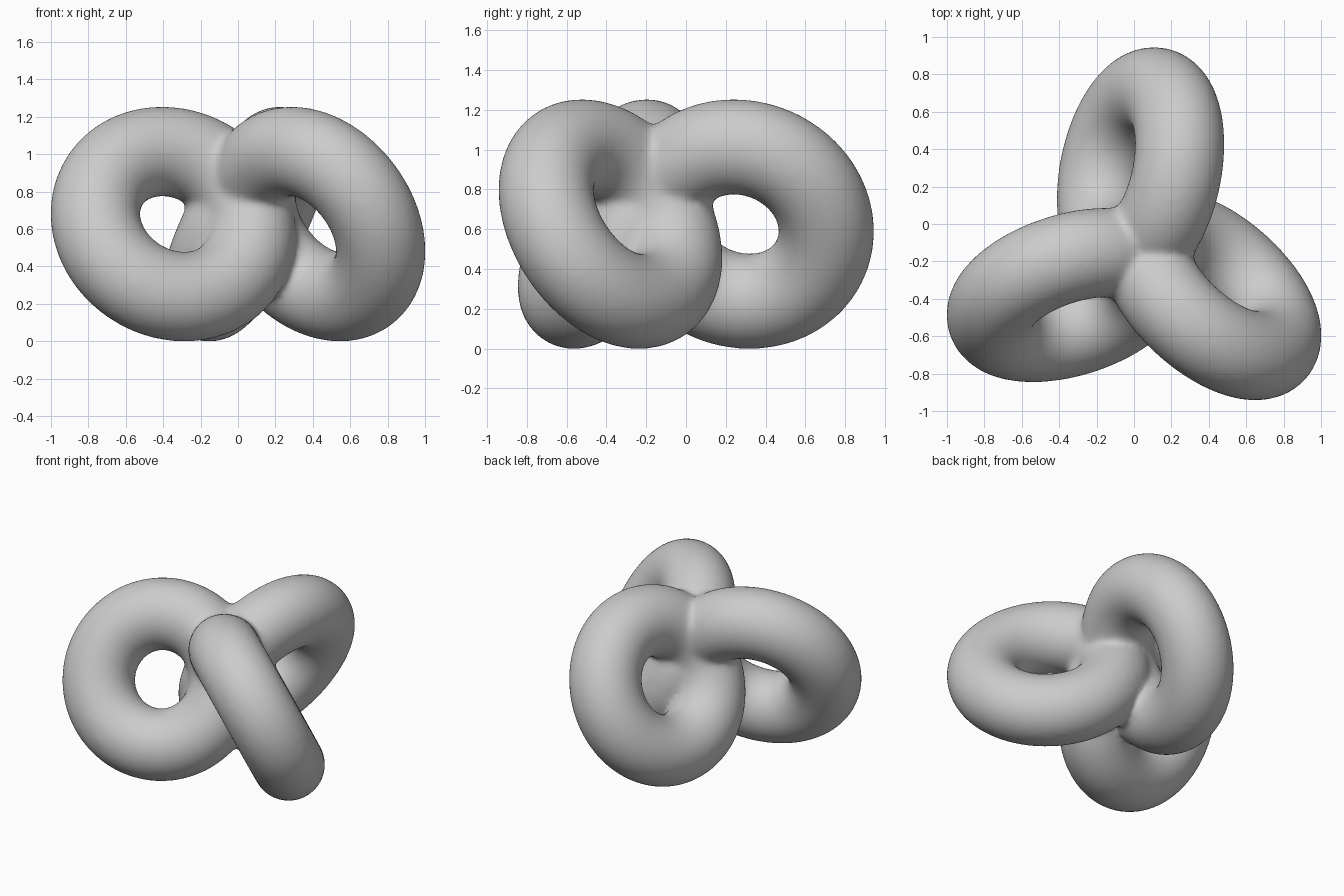
import bpy, bmesh
from math import cos, sin, pi, radians
from mathutils import Vector, Matrix

cube = bpy.data.objects.get("Cube")
if cube:
    bpy.data.objects.remove(cube)

RING, TUBE = 0.434, 0.24          # ring radius and tube radius
TILT, TURN = radians(26.4), radians(12)
CENTRE = Vector((0.035, -0.16, 0.626))
SEG, SIDES = 96, 40

grey = bpy.data.materials.new("soft_grey")
grey.use_nodes = True
colour = (0.6, 0.6, 0.6, 1)
grey.diffuse_color = colour
grey.node_tree.nodes["Principled BSDF"].inputs["Base Color"].default_value = colour


def add_ring(bm, angle):
    """Leaning ring whose tube passes through the shared centre."""
    spin = Matrix.Rotation(angle, 3, 'Z')
    mid = spin @ Vector((0, 0.44, 0))
    out = spin @ Vector((sin(TURN), cos(TURN), 0))
    side = spin @ Vector((cos(TURN), -sin(TURN), 0))
    up = Vector((0, 0, 1)) * cos(TILT) + side * sin(TILT)
    axis = out.cross(up)
    loops = []
    for i in range(SEG):
        t = 2 * pi * i / SEG
        ray = out * cos(t) + up * sin(t)
        loops.append([bm.verts.new(CENTRE + mid + ray * (RING + TUBE * cos(s)) + axis * TUBE * sin(s))
                      for s in (2 * pi * j / SIDES for j in range(SIDES))])
    for i in range(SEG):
        a, b = loops[i], loops[(i + 1) % SEG]
        for j in range(SIDES):
            k = (j + 1) % SIDES
            bm.faces.new((a[j], b[j], b[k], a[k]))


# Three rings around the vertical axis, fused into one body
bm = bmesh.new()
for n in range(3):
    add_ring(bm, n * 2 * pi / 3)
bmesh.ops.recalc_face_normals(bm, faces=bm.faces[:])
mesh = bpy.data.meshes.new("fused_rings")
bm.to_mesh(mesh)
bm.free()
mesh.materials.append(grey)
body = bpy.data.objects.new("fused_rings", mesh)
bpy.context.collection.objects.link(body)
for p in mesh.polygons:
    p.use_smooth = True

# Merge the overlaps and soften the creases between rings
fuse = body.modifiers.new("fuse", 'REMESH')
fuse.mode = 'VOXEL'
fuse.voxel_size = 0.018
fuse.use_smooth_shade = True
soften = body.modifiers.new("soften", 'SMOOTH')
soften.factor = 0.5
soften.iterations = 20
